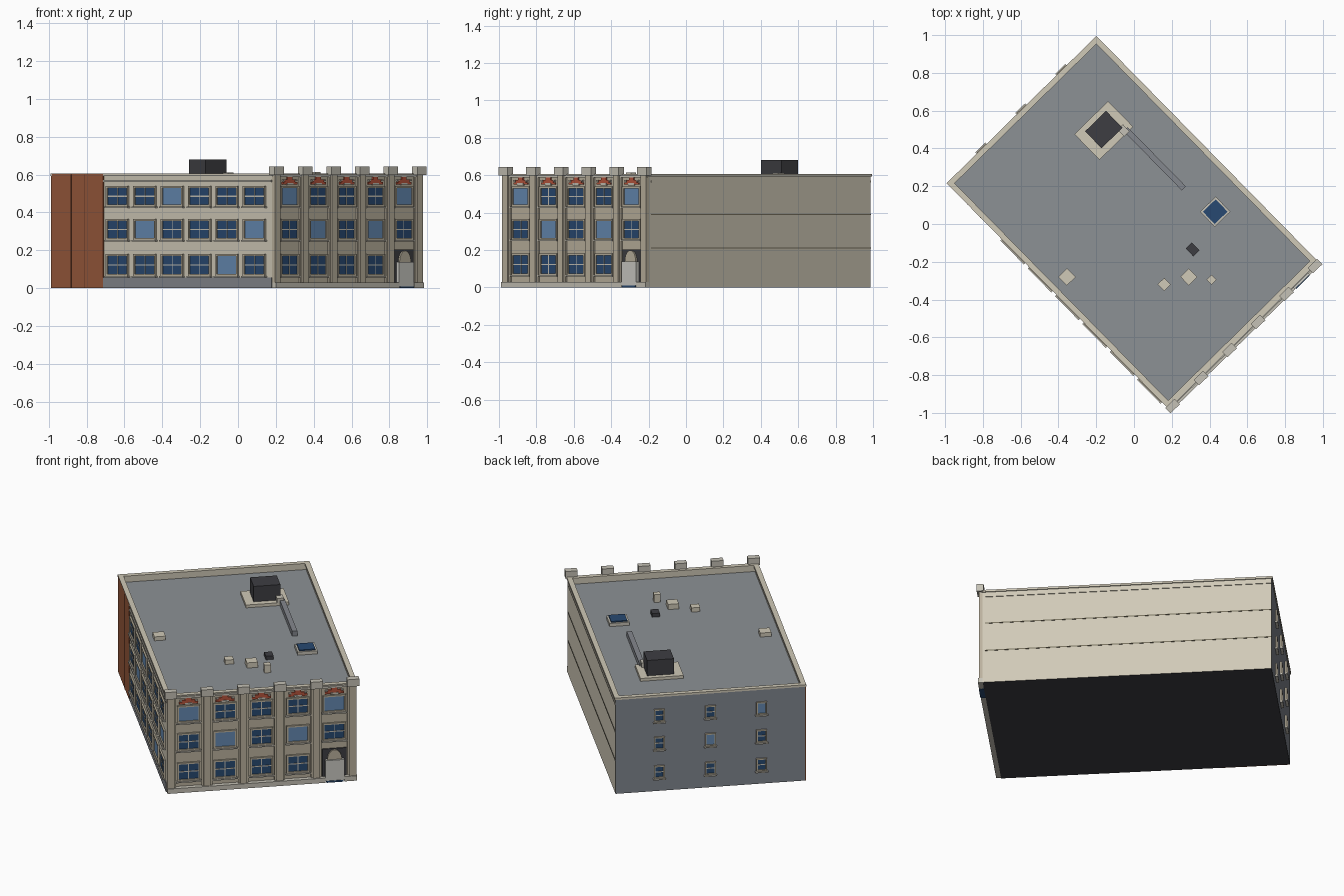
import bpy, bmesh
from math import radians, pi, cos, sin
from mathutils import Matrix, Vector

if "Cube" in bpy.data.objects:
    bpy.data.objects.remove(bpy.data.objects["Cube"])

W, D, H, ROOF = 1.10, 1.66, 0.60, 0.565
BASE = Matrix.Translation((0.18, -0.968, 0)) @ Matrix.Rotation(radians(44.5), 4, 'Z')
# Wall frames: x runs along the wall, -y points outwards
FRONT = BASE
LEFT = BASE @ Matrix.Translation((0, D, 0)) @ Matrix.Rotation(-pi / 2, 4, 'Z')
BACK = BASE @ Matrix.Translation((W, D, 0)) @ Matrix.Rotation(pi, 4, 'Z')
RIGHT = BASE @ Matrix.Translation((W, 0, 0)) @ Matrix.Rotation(pi / 2, 4, 'Z')


def mat(name, hexcol):
    m = bpy.data.materials.new(name)
    c = [((hexcol >> s) & 255) / 255 for s in (16, 8, 0)]
    m.diffuse_color = [v ** 2.2 for v in c] + [1]
    m.use_nodes = True
    m.node_tree.nodes["Principled BSDF"].inputs["Base Color"].default_value = m.diffuse_color
    return m


CREAM = mat("cream", 0xCFC8B6)
FACADE = mat("facade_stone", 0xB9B09C)
TRIM = mat("trim_stone", 0xC4C0B4)
BRICK = mat("brown_brick", 0x96593D)
BRICK_D = mat("brick_joint", 0x63382A)
RED = mat("red_ornament", 0xB5553F)
GREY = mat("rear_render", 0x80858E)
PLINTH = mat("plinth_grey", 0x83868C)
ROOFM = mat("roof_felt", 0x8B9094)
DARK = mat("dark_grey", 0x404044)
BAND = mat("joint_line", 0x77715F)
GLASS = mat("dark_glass", 0x2C4A70)
LIGHT = mat("pale_glass", 0x6488B0)
DOOR = mat("door_panel", 0xC9C8C2)


def finish(name, bm, m, frame):
    me = bpy.data.meshes.new(name)
    bm.transform(frame)
    bmesh.ops.recalc_face_normals(bm, faces=bm.faces)
    bm.to_mesh(me)
    bm.free()
    for k in (m if isinstance(m, list) else [m]):
        me.materials.append(k)
    ob = bpy.data.objects.new(name, me)
    bpy.context.collection.objects.link(ob)
    return ob


def boxes(name, items, m, frame=BASE):
    """Each item is (x0, x1, y0, y1, z0, z1)."""
    bm = bmesh.new()
    for x0, x1, y0, y1, z0, z1 in items:
        M = Matrix.Translation(((x0 + x1) / 2, (y0 + y1) / 2, (z0 + z1) / 2))
        bmesh.ops.create_cube(bm, size=1, matrix=M @ Matrix.Diagonal((x1 - x0, y1 - y0, z1 - z0, 1)))
    return finish(name, bm, m, frame)


def windows(prefix, wins, frame, f=0.010, out=0.010, sill=True):
    """wins: (centre, z0, z1, width, pale). Outer size includes the frame."""
    frames, bars, dark, pale, sills = [], [], [], [], []
    for c, z0, z1, w, is_pale in wins:
        a, b = c - w / 2, c + w / 2
        frames += [(a, a + f, -out, 0, z0, z1), (b - f, b, -out, 0, z0, z1),
                   (a + f, b - f, -out, 0, z1 - f, z1), (a + f, b - f, -out, 0, z0, z0 + f)]
        (pale if is_pale else dark).append((a + f, b - f, -0.003, 0, z0 + f, z1 - f))
        if not is_pale:
            zm = (z0 + z1) / 2
            bars.append((a + f, b - f, -0.006, -0.002, zm - 0.003, zm + 0.003))
            if w > 0.1:
                bars.append((c - 0.002, c + 0.002, -0.005, -0.002, z0 + f, z1 - f))
        if sill:
            sills.append((a - 0.006, b + 0.006, -out - 0.006, 0, z0 - 0.008, z0))
    for n, it, m in (("frames", frames, FACADE), ("glazing_bars", bars, TRIM), ("dark_panes", dark, GLASS),
                     ("pale_panes", pale, LIGHT), ("sills", sills, TRIM)):
        if it:
            boxes(f"{prefix}_{n}", it, m, frame)


# Main body: box with a sunken roof, one material per side
bm = bmesh.new()
bmesh.ops.create_cube(bm, size=1, matrix=Matrix.Translation((W / 2, D / 2, H / 2)) @ Matrix.Diagonal((W, D, H, 1)))
bm.normal_update()
for fc in bm.faces:
    n = fc.normal
    fc.material_index = 3 if n.z < -.5 else 2 if n.y > .5 else 4 if n.y < -.5 else 0
top = next(fc for fc in bm.faces if fc.normal.z > .5)
bmesh.ops.inset_region(bm, faces=[top], thickness=0.024)
ring = bmesh.ops.extrude_face_region(bm, geom=[top])
bmesh.ops.delete(bm, geom=[top], context='FACES')
for g in ring["geom"]:
    if isinstance(g, bmesh.types.BMVert):
        g.co.z = ROOF
    elif isinstance(g, bmesh.types.BMFace):
        g.material_index = 1
finish("building_body", bm, [CREAM, ROOFM, GREY, DARK, FACADE], BASE)

# Parapet coping around the roof
e, t = 0.006, 0.024
boxes("parapet_coping", [(-e, W + e, -e, t, H - .006, H + .007), (-e, W + e, D - t, D + e, H - .006, H + .007),
                         (-e, t, t, D - t, H - .006, H + .007), (W - t, W + e, t, D - t, H - .006, H + .007)], CREAM)

# Street facade: plinth, pilasters, capitals and cornice
P0, STEP, OUT = 0.020, 0.2115, 0.022
px = [P0 + STEP * i for i in range(6)]
bays = [P0 + STEP * (i + .5) for i in range(5)]
boxes("front_plinth", [(0, bays[4] - .055, -0.028, 0, 0, 0.03), (bays[4] + .055, W, -0.028, 0, 0, 0.03)], TRIM)
boxes("pilaster_backs", [(max(x - .031, 0), min(x + .031, W), -OUT / 2, 0, .03, H) for x in px], FACADE)
boxes("pilasters", [(max(x - .02, 0), min(x + .02, W), -OUT, 0, .03, H) for x in px], FACADE)
boxes("pilaster_caps", [(x - .035, x + .035, -.034, .006, .598, .643) for x in px], TRIM)
boxes("front_cornice", [(0, W, -.012, 0, .588, .6)], TRIM)

rows = [(.065, .18), (.255, .365), (.432, .54)]
pale_front = {(0, 2), (4, 2), (1, 1), (3, 1)}
windows("front_window", [(c, z0, z1, .134, (i, r) in pale_front) for i, c in enumerate(bays)
                         for r, (z0, z1) in enumerate(rows) if (i, r) != (4, 0)], FRONT)

# Stepped red ornament over each bay
orn, keys = [], []
for c in bays:
    for k, hw in enumerate((.054, .038, .018)):
        z = .549 + .0125 * k
        orn.append((c - hw, c + hw, -.008, 0, z, z + .0125))
    keys += [(c - .022, c + .022, -.011, 0, .545, .557)] + [
        (c + s * .046 - .007, c + s * .046 + .007, -.011, 0, .566, .574) for s in (-1, 1)]
boxes("red_ornaments", orn, RED)
boxes("ornament_keystones", keys, TRIM)

# Entrance: dark surround, door leaf, round fanlight and step
dc = bays[4]
boxes("entrance_surround", [(dc - .07, dc + .07, -.006, 0, .03, .203)], DARK)
boxes("entrance_door", [(dc - .055, dc + .055, -.026, 0, .01, .138)], DOOR)
boxes("entrance_step", [(dc - .05, dc + .05, -.03, 0, 0, .01)], GLASS)
bm = bmesh.new()
arc = [bm.verts.new((dc + .042 * cos(pi * i / 12), -.016, .138 + .06 * sin(pi * i / 12))) for i in range(13)]
face = bm.faces.new(arc)
ext = bmesh.ops.extrude_face_region(bm, geom=[face])
bmesh.ops.translate(bm, vec=(0, .014, 0), verts=[v for v in ext["geom"] if isinstance(v, bmesh.types.BMVert)])
finish("entrance_fanlight", bm, FACADE, FRONT)

# Left side: brick section, plinth, mouldings and windows
bx = 0.392
boxes("brick_section", [(0, bx, -.006, 0, 0, H + .004)], BRICK, LEFT)
boxes("brick_joints", [(x - .002, x + .002, -.0075, 0, 0, H) for x in (.15, .25)], BRICK_D, LEFT)
boxes("left_plinth", [(bx, D, -.005, 0, 0, .055)], PLINTH, LEFT)
boxes("left_moulding", [(bx, D, -.006, 0, .562, .572)], TRIM, LEFT)
pale_left = {(2, 2), (1, 1), (5, 1), (4, 0)}
windows("left_window", [(.499 + .2065 * i, z0, z1, .166, (i, r) in pale_left) for i in range(6)
                        for r, (z0, z1) in enumerate(rows)], LEFT)

# Right side: floor lines
boxes("right_floor_lines", [(0.012, D, -.002, 0, z - .003, z + .003) for z in (.21, .39)], BAND, RIGHT)
boxes("right_moulding", [(0.012, D, -.004, 0, .562, .572)], CREAM, RIGHT)

# Back: small windows
windows("back_window", [(W * a, z - .04, z + .04, .062, (i, r) in {(1, 1), (2, 2)})
                        for i, a in enumerate((.23, .5, .77)) for r, z in enumerate((.122, .303, .478))],
        BACK, f=.008)


# Roof equipment, placed by plan position
def roof_box(name, x, y, w, d, z0, z1, m):
    p = BASE.inverted() @ Vector((x, y, 0))
    return boxes(name, [(p.x - w / 2, p.x + w / 2, p.y - d / 2, p.y + d / 2, z0, z1)], m)


roof_box("plant_pad", -.16, .495, .25, .19, ROOF - .005, .583, CREAM)
roof_box("plant_unit", -.16, .50, .155, .125, .58, .68, DARK)
roof_box("duct_elbow", -.055, .495, .04, .05, .58, .612, TRIM)
roof_box("roof_duct", .11, .345, .03, .44, ROOF - .002, .597, PLINTH)
roof_box("skylight_frame", .43, .065, .116, .112, ROOF - .002, .585, TRIM)
roof_box("skylight_glass", .43, .065, .094, .09, .58, .592, GLASS)
roof_box("dark_vent", .31, -.135, .045, .058, ROOF - .002, .588, DARK)
for i, (x, y, s, h) in enumerate([(-.355, -.28, .065, .59), (.16, -.32, .05, .592),
                                  (.29, -.28, .063, .598), (.41, -.295, .038, .614)]):
    roof_box(f"roof_vent_{i + 1}", x, y, s, s, ROOF - .002, h, CREAM)
